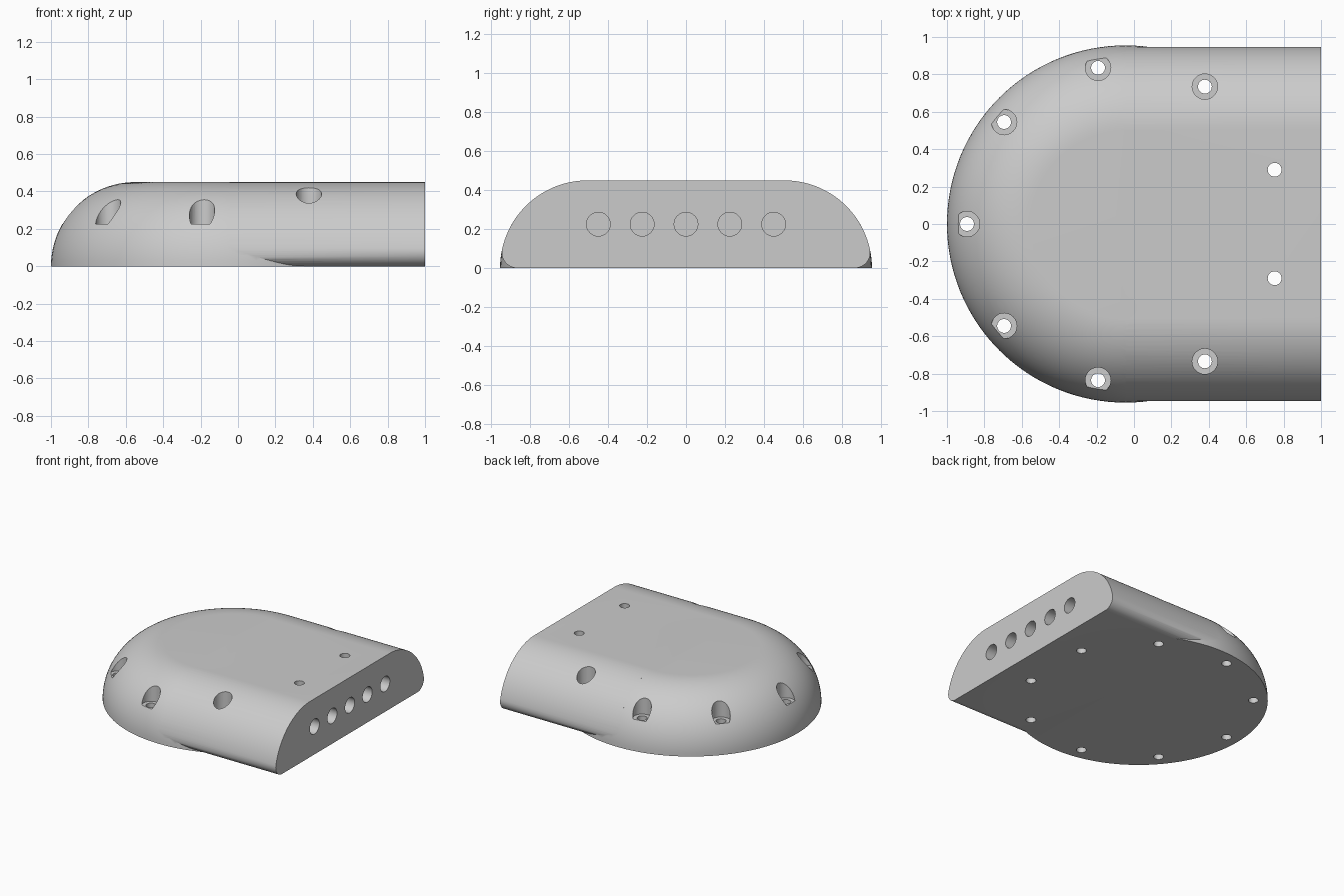
import bpy, bmesh, math
from mathutils import Matrix, Vector

if "Cube" in bpy.data.objects:
    bpy.data.objects.remove(bpy.data.objects["Cube"])

CX = -0.045      # centre of the round end
FLAT = 0.505     # half width of the flat top
R = 0.45         # height and edge radius
FIL = 0.08       # lower fillet radius of the straight section

grey = bpy.data.materials.new("plain grey")
grey.diffuse_color = (0.6, 0.6, 0.6, 1)
grey.use_nodes = True
grey.node_tree.nodes["Principled BSDF"].inputs["Base Color"].default_value = grey.diffuse_color


def make_object(name, bm):
    bmesh.ops.recalc_face_normals(bm, faces=bm.faces)
    me = bpy.data.meshes.new(name)
    bm.to_mesh(me)
    bm.free()
    ob = bpy.data.objects.new(name, me)
    bpy.context.collection.objects.link(ob)
    me.materials.append(grey)
    return ob


def arc(cx, cz, r, a0, a1, n):
    return [(cx + r * math.cos(a0 + (a1 - a0) * i / n),
             cz + r * math.sin(a0 + (a1 - a0) * i / n)) for i in range(n + 1)]


def boolean(ob, other, op):
    mod = ob.modifiers.new(other.name, 'BOOLEAN')
    mod.operation = op
    mod.solver = 'EXACT'
    mod.object = other
    bpy.context.view_layer.objects.active = ob
    bpy.ops.object.modifier_apply(modifier=mod.name)
    bpy.data.objects.remove(other)


def cylinder(name, r, depth, matrix):
    bm = bmesh.new()
    bmesh.ops.create_cone(bm, cap_ends=True, segments=32, radius1=r, radius2=r,
                          depth=depth, matrix=matrix)
    return make_object(name, bm)


# rounded end: stacked rings with a quarter-circle edge
bm = bmesh.new()
N = 128
rings = []
for r, z in arc(FLAT, 0, R, 0, math.pi / 2, 24):
    rings.append([bm.verts.new((CX + r * math.cos(2 * math.pi * i / N),
                                r * math.sin(2 * math.pi * i / N), z)) for i in range(N)])
for a, b in zip(rings, rings[1:]):
    for i in range(N):
        j = (i + 1) % N
        bm.faces.new((a[i], a[j], b[j], b[i]))
bm.faces.new(rings[0])
bm.faces.new(rings[-1])
body = make_object("housing", bm)

# straight section: rounded profile pulled along x
fy = FLAT + math.sqrt((R - FIL) ** 2 - FIL ** 2)
tangent = math.asin(FIL / (R - FIL))
half = arc(fy, FIL, FIL, -math.pi / 2, tangent, 12)[:-1] + arc(FLAT, 0, R, tangent, math.pi / 2, 24)
profile = half + [(-y, z) for y, z in reversed(half)]
bm = bmesh.new()
face = bm.faces.new([bm.verts.new((CX, y, z)) for y, z in profile])
ext = bmesh.ops.extrude_face_region(bm, geom=[face], use_keep_orig=True)
bmesh.ops.translate(bm, vec=(1 - CX, 0, 0),
                    verts=[v for v in ext["geom"] if isinstance(v, bmesh.types.BMVert)])
boolean(body, make_object("straight_section", bm), 'UNION')

# ring of nine bolt holes, seven with a counterbore
for k in range(9):
    a = math.radians(20 + 40 * k)
    x, y = CX + 0.848 * math.cos(a), 0.848 * math.sin(a)
    boolean(body, cylinder("bolt_hole", 0.037, 1.2, Matrix.Translation((x, y, 0.2))), 'DIFFERENCE')
    if k not in (0, 8):
        boolean(body, cylinder("counterbore", 0.068, 0.6, Matrix.Translation((x, y, 0.525))), 'DIFFERENCE')

# row of five blind holes in the flat end
for k in range(-2, 3):
    m = Matrix.Translation((1, 0.225 * k, 0.225)) @ Matrix.Rotation(math.pi / 2, 4, 'Y')
    boolean(body, cylinder("end_hole", 0.061, 0.4, m), 'DIFFERENCE')

# smooth curved surfaces, sharp edges kept
bpy.ops.object.select_all(action='DESELECT')
body.select_set(True)
bpy.context.view_layer.objects.active = body
bpy.ops.object.shade_smooth_by_angle(angle=math.radians(30))
